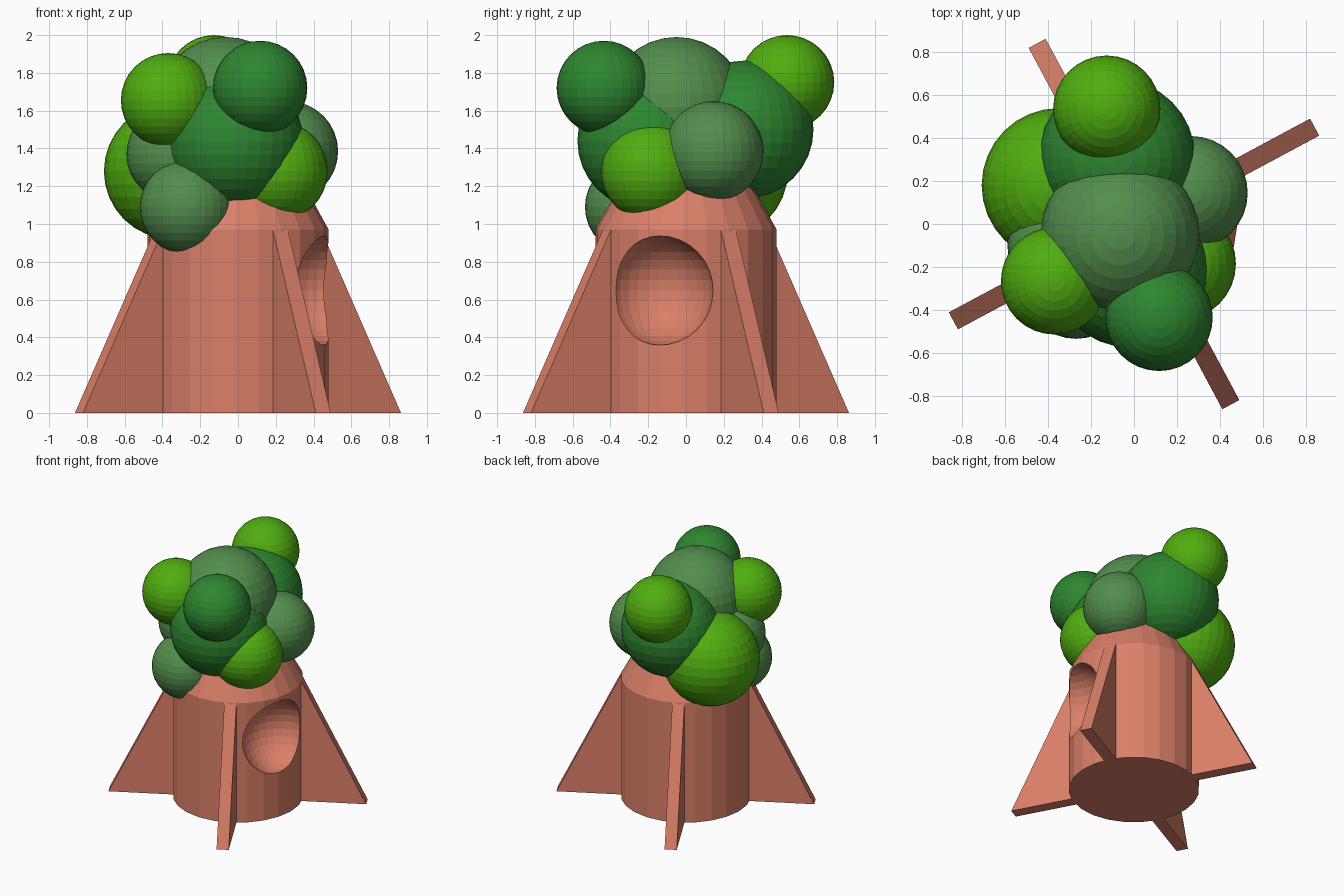
import bpy, bmesh, math
from mathutils import Matrix, Vector

if "Cube" in bpy.data.objects:
    bpy.data.objects.remove(bpy.data.objects["Cube"])


def material(name, rgb):
    m = bpy.data.materials.new(name)
    m.diffuse_color = (*rgb, 1)
    m.use_nodes = True
    m.node_tree.nodes["Principled BSDF"].inputs["Base Color"].default_value = m.diffuse_color
    return m


BARK = material("terracotta bark", (0.70, 0.215, 0.138))
LIME = material("lime leaf", (0.080, 0.42, 0.005))
DARK = material("deep green leaf", (0.027, 0.24, 0.030))
SAGE = material("sage leaf", (0.085, 0.27, 0.073))


def add_object(name, bm, mat):
    bmesh.ops.recalc_face_normals(bm, faces=bm.faces)
    me = bpy.data.meshes.new(name)
    bm.to_mesh(me)
    bm.free()
    me.materials.append(mat)
    ob = bpy.data.objects.new(name, me)
    bpy.context.collection.objects.link(ob)
    return ob


def sphere(name, centre, radius, mat):
    bm = bmesh.new()
    bmesh.ops.create_uvsphere(bm, u_segments=32, v_segments=16, radius=radius,
                              matrix=Matrix.Translation(centre))
    return add_object(name, bm, mat)


TURN = math.radians(28.2)      # whole trunk is twisted about z
SIDES = 24

# Trunk: straight cylinder with a tapered shoulder hidden in the foliage
bm = bmesh.new()
rings = []
for r, z in [(0.48, 0), (0.48, 0.97), (0.25, 1.39)]:
    rings.append([bm.verts.new((r * math.cos(TURN + math.tau * i / SIDES),
                                r * math.sin(TURN + math.tau * i / SIDES), z))
                  for i in range(SIDES)])
for a, b in zip(rings, rings[1:]):
    for i in range(SIDES):
        j = (i + 1) % SIDES
        bm.faces.new((a[i], a[j], b[j], b[i]))
bm.faces.new(rings[0])
bm.faces.new(rings[-1])
trunk = add_object("trunk", bm, BARK)

# Round hollow scooped out midway between two roots
hollow_dir = TURN - math.pi / 4
cutter = sphere("hollow_cutter", (0.50 * math.cos(hollow_dir),
                                  0.50 * math.sin(hollow_dir), 0.648), 0.29, BARK)
cutter.hide_render = True
mod = trunk.modifiers.new("hollow", 'BOOLEAN')
mod.operation = 'DIFFERENCE'
mod.solver = 'EXACT'
mod.object = cutter
bpy.context.view_layer.objects.active = trunk
bpy.ops.object.modifier_apply(modifier=mod.name)
bpy.data.objects.remove(cutter)

# Four triangular buttress roots
for k in range(4):
    bm = bmesh.new()
    profile = [(0.465, 0), (0.955, 0), (0.475, 0.97), (0.465, 0.97)]
    left = [bm.verts.new((r, -0.045, z)) for r, z in profile]
    right = [bm.verts.new((r, 0.045, z)) for r, z in profile]
    bm.faces.new(left)
    bm.faces.new(right)
    for i in range(4):
        j = (i + 1) % 4
        bm.faces.new((left[i], left[j], right[j], right[i]))
    bm.transform(Matrix.Rotation(TURN + k * math.pi / 2, 4, 'Z'))
    add_object(f"root_{k + 1}", bm, BARK)

# Foliage clumps: name, centre, radius, colour
clumps = [
    ("leaf_crown", (-0.065, -0.05, 1.62), 0.37, SAGE),
    ("leaf_front", (-0.02, -0.21, 1.44), 0.365, DARK),
    ("leaf_back", (-0.08, 0.31, 1.50), 0.365, DARK),
    ("leaf_back_left", (-0.35, 0.18, 1.28), 0.36, LIME),
    ("leaf_back_top", (-0.127, 0.535, 1.75), 0.25, LIME),
    ("leaf_front_top", (0.117, -0.435, 1.72), 0.25, DARK),
    ("leaf_left_top", (-0.37, -0.265, 1.655), 0.25, LIME),
    ("leaf_front_low", (-0.27, -0.285, 1.09), 0.25, SAGE),
    ("leaf_right_low", (0.21, -0.185, 1.28), 0.265, LIME),
    ("leaf_right", (0.265, 0.145, 1.385), 0.265, SAGE),
    ("leaf_left", (-0.335, -0.10, 1.37), 0.255, SAGE),
]
for name, centre, radius, mat in clumps:
    sphere(name, Vector(centre), radius, mat)
